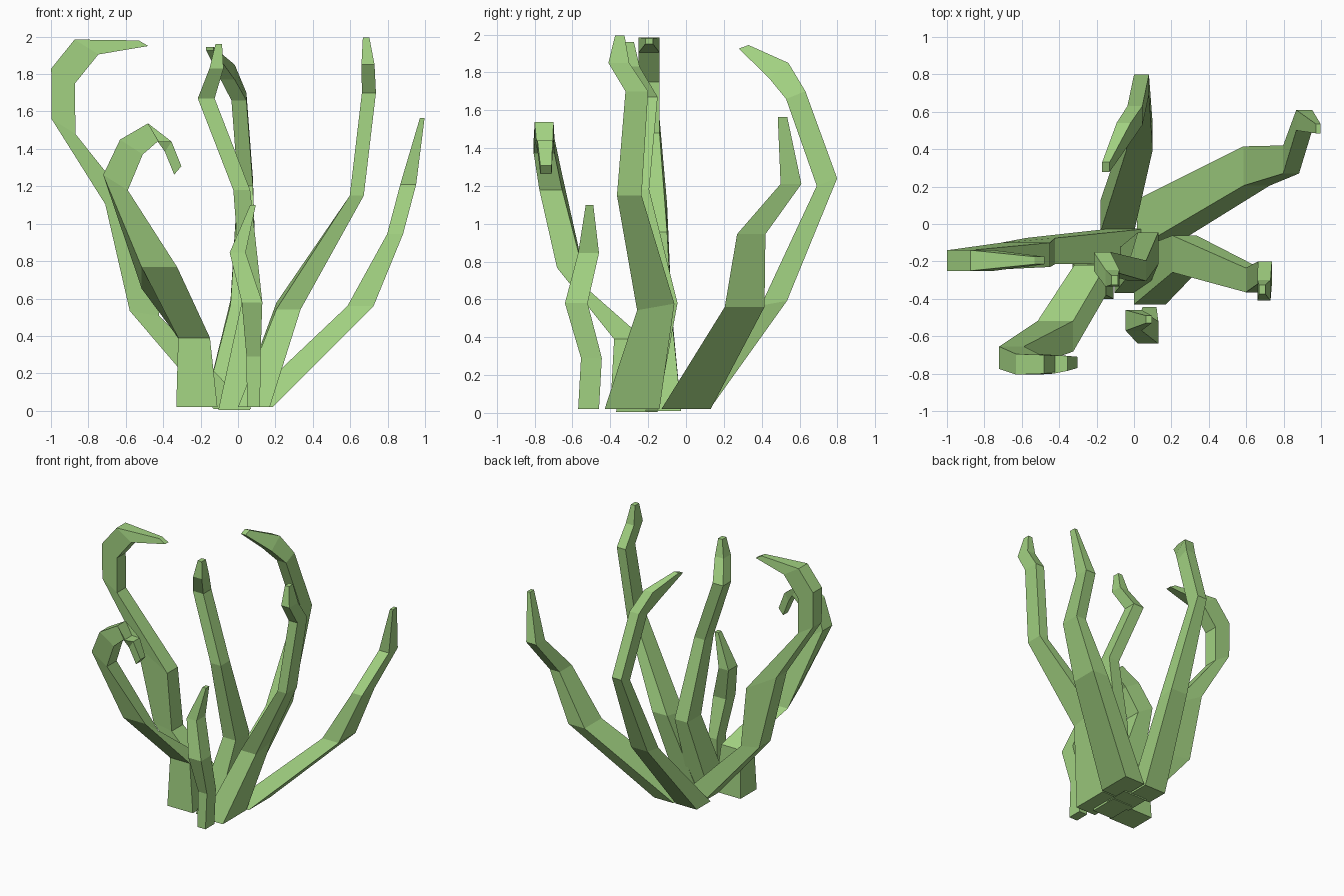
import bpy
import bmesh
from math import cos, sin, radians
from mathutils import Vector

default_cube = bpy.data.objects.get("Cube")
if default_cube:
    bpy.data.objects.remove(default_cube, do_unlink=True)

# One plain green for the whole plant
green = bpy.data.materials.new("leaf_green")
green.use_nodes = True
leaf_colour = (0.36, 0.64, 0.22, 1)
green.diffuse_color = leaf_colour
green.node_tree.nodes["Principled BSDF"].inputs["Base Color"].default_value = leaf_colour


def square_ring(mesh, x, y, z, width, depth, pitch=0, roll=0):
    """Four corners round a centre; pitch tilts the width, roll tilts the depth."""
    centre = Vector((x, y, z))
    pitch_angle, roll_angle = radians(pitch), radians(roll)
    across = Vector((cos(pitch_angle), 0, sin(pitch_angle))) * width / 2
    along = Vector((0, cos(roll_angle), sin(roll_angle))) * depth / 2
    corners = (-across - along, across - along, across + along, -across + along)
    return [mesh.verts.new(centre + corner) for corner in corners]


def make_stalk(name, *sections):
    """Skin a tapering four-sided stalk over a series of square sections."""
    mesh = bmesh.new()
    rings = [square_ring(mesh, *section) for section in sections]
    for lower, upper in zip(rings, rings[1:]):
        for side in range(4):
            following = (side + 1) % 4
            mesh.faces.new((lower[side], lower[following], upper[following], upper[side]))
    mesh.faces.new(rings[0][::-1])
    mesh.faces.new(rings[-1])
    bmesh.ops.recalc_face_normals(mesh, faces=mesh.faces)
    data = bpy.data.meshes.new(name)
    mesh.to_mesh(data)
    mesh.free()
    data.materials.append(green)
    stalk = bpy.data.objects.new(name, data)
    bpy.context.collection.objects.link(stalk)
    return stalk


# Tall stalk on the right, hooking inward at the top
make_stalk(
    "right_hooked_stalk",
    (-.03, -.12, .01, .2, .19),
    (-.5, -.145, .52, .16, .14, -10),
    (-.58, -.165, 1.03, .3, .13, -30),
    (-.933, -.195, 1.52, .15, .11, -32),
    (-.935, -.195, 1.79, .15, .11, -32),
    (-.81, -.195, 1.945, .15, .11, -32),
    (-.505, -.195, 1.965, .06, .04, -30),
)

# Front stalk with the tight curl
make_stalk(
    "front_curled_stalk",
    (-.22, -.3, .02, .22, .2),
    (-.235, -.3, .39, .17, .16),
    (-.42, -.6, .71, .19, .2, 0, -35),
    (-.655, -.715, 1.22, .155, .12, -32),
    (-.57, -.75, 1.41, .145, .11, -33),
    (-.455, -.75, 1.488, .11, .1, -62),
    (-.373, -.745, 1.412, .065, .08, 57),
    (-.322, -.74, 1.285, .06, .06, 50),
)

# Short stalk at the front
make_stalk(
    "front_short_stalk",
    (.083, -.515, .02, .07, .11),
    (.083, -.5, .29, .075, .11),
    (.075, -.58, .58, .11, .12),
    (-.002, -.515, .845, .085, .11),
    (.08, -.51, 1.1, .03, .04),
)

# Tall slim stalk on the left
make_stalk(
    "left_tall_stalk",
    (.085, -.285, .02, .17, .29),
    (.27, -.16, .56, .13, .2, 0, 10),
    (.635, -.3, 1.15, .075, .13),
    (.7, -.26, 1.7, .075, .12),
    (.695, -.355, 1.85, .07, .11),
    (.685, -.35, 1.995, .035, .05),
)

# Tall slim stalk in the middle
make_stalk(
    "middle_tall_stalk",
    (-.02, -.26, .005, .17, .22),
    (.075, -.13, .58, .11, .17),
    (.02, -.25, 1.18, .09, .11),
    (-.17, -.2, 1.67, .09, .1),
    (-.115, -.29, 1.83, .075, .09),
    (-.103, -.3, 1.96, .035, .05),
)

# Wide leaning stalk at the back left
make_stalk(
    "back_left_stalk",
    (.1, 0, .02, .17, .26),
    (.655, .31, .56, .14, .21),
    (.84, .345, .945, .085, .15),
    (.91, .555, 1.21, .085, .11),
    (.985, .51, 1.565, .025, .05),
)

# Back stalk bowing outward, then over toward the front
make_stalk(
    "back_bowed_stalk",
    (-.09, .04, .02, .18, .17),
    (.03, .465, .58, .14, .14, 0, 10),
    (.04, .745, 1.22, .08, .115, 0, 20),
    (.005, .58, 1.68, .08, .11, 0, 22),
    (-.055, .49, 1.81, .075, .13, 0, 38),
    (-.15, .305, 1.935, .04, .055, 0, 20),
)
